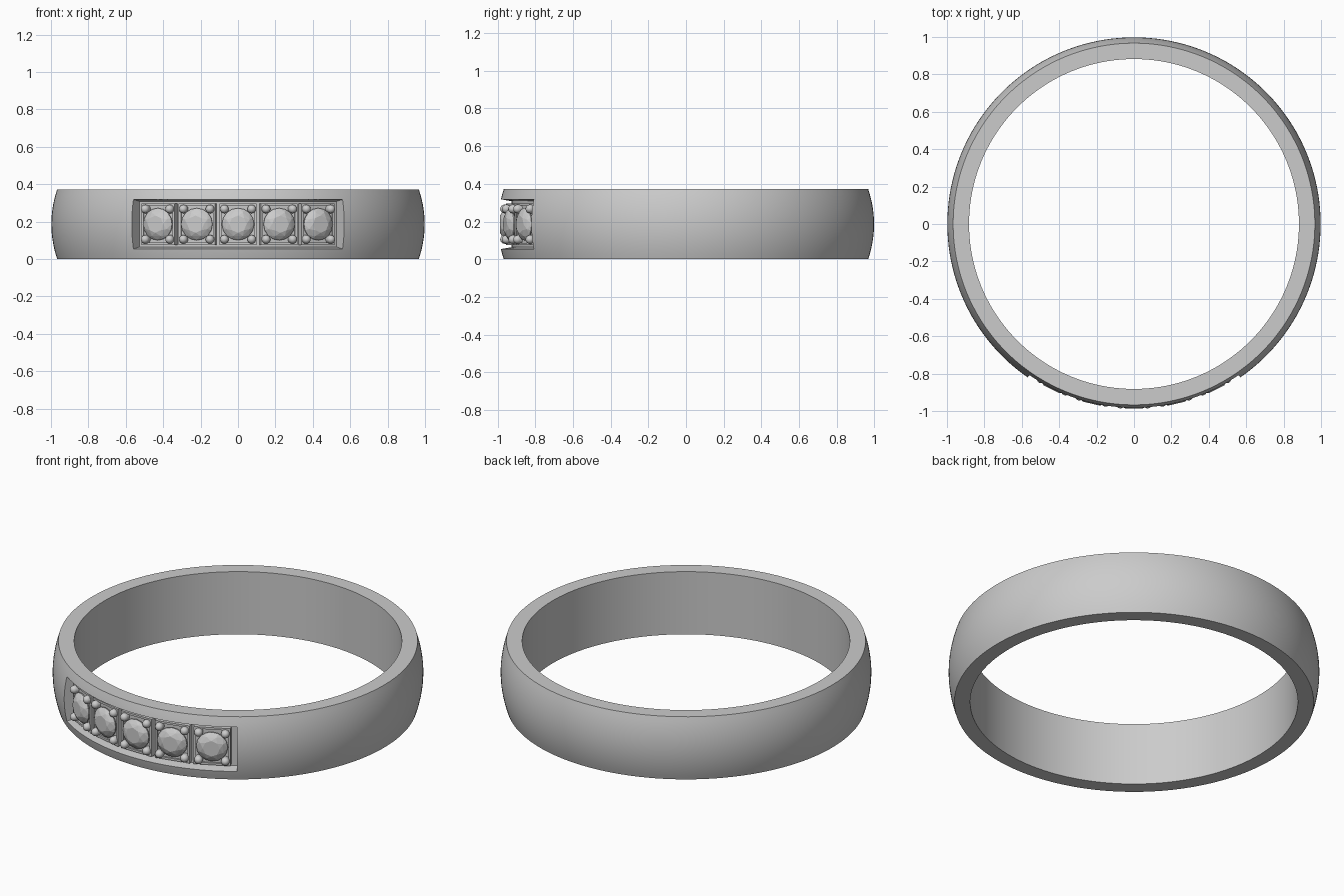
import bpy, bmesh
from math import sin, cos, pi, radians
from mathutils import Matrix, Vector

if "Cube" in bpy.data.objects:
    bpy.data.objects.remove(bpy.data.objects["Cube"])

MID = 0.186   # half height of the band


def finish(name, bm, smooth=None):
    bmesh.ops.recalc_face_normals(bm, faces=bm.faces)
    me = bpy.data.meshes.new(name)
    bm.to_mesh(me)
    bm.free()
    ob = bpy.data.objects.new(name, me)
    bpy.context.collection.objects.link(ob)
    if smooth:
        smooth_by_angle(ob, smooth)
    return ob


def smooth_by_angle(ob, deg):
    bpy.ops.object.select_all(action='DESELECT')
    ob.select_set(True)
    bpy.context.view_layer.objects.active = ob
    bpy.ops.object.shade_smooth_by_angle(angle=radians(deg))


def sweep(bm, profile, a0, a1, steps, closed):
    """Sweep a closed (radius, z) profile around z; angle 0 faces the front."""
    rings = []
    for i in range(steps if closed else steps + 1):
        a = a0 + (a1 - a0) * i / steps
        rings.append([bm.verts.new((r * sin(a), -r * cos(a), z)) for r, z in profile])
    n, m = len(profile), len(rings)
    for i in range(m if closed else m - 1):
        p, q = rings[i], rings[(i + 1) % m]
        for j in range(n):
            k = (j + 1) % n
            bm.faces.new((p[j], p[k], q[k], q[j]))
    if not closed:
        bm.faces.new(rings[0])
        bm.faces.new(rings[-1])


# Band with a domed outside
bm = bmesh.new()
profile = [(0.882, 0), (0.882, 2 * MID)]
for i in range(15):
    t = 1 - 2 * i / 14
    profile.append((0.998 - 0.031 * t * t, MID + MID * t))
sweep(bm, profile, 0, 2 * pi, 160, True)
band = finish("band", bm)

# Curved channel cut into the front
bm = bmesh.new()
END = radians(34.7)
sweep(bm, [(0.925, MID - 0.122), (0.925, MID + 0.122),
           (1.04, MID + 0.142), (1.04, MID - 0.142)], -END, END, 32, False)
cutter = finish("channel_cutter", bm)
cutter.hide_render = True
cutter.hide_set(True)
mod = band.modifiers.new("channel", 'BOOLEAN')
mod.operation, mod.solver, mod.object = 'DIFFERENCE', 'EXACT', cutter
bpy.context.view_layer.objects.active = band
band.select_set(True)
bpy.ops.object.modifier_apply(modifier=mod.name)
bpy.data.objects.remove(cutter)
smooth_by_angle(band, 30)


def place(angle):
    """Local x = along band, y = up, z = outward from the ring axis."""
    return Matrix.Translation((0, 0, MID)) @ Matrix.Rotation(angle, 4, 'Z') @ Matrix.Rotation(pi / 2, 4, 'X')


def build_seat(name, mat):
    bm = bmesh.new()
    bmesh.ops.create_cube(bm, size=1, matrix=Matrix.Translation((0, 0, 0.93)) @ Matrix.Diagonal((0.2, 0.222, 0.03, 1)))
    bmesh.ops.bevel(bm, geom=bm.edges[:], offset=0.005, segments=2, affect='EDGES')
    # small ribs along the edges of the square seat
    for s in (-1, 1):
        for pos, size in (((s * 0.094, 0), (0.012, 0.222)), ((0, s * 0.105), (0.2, 0.012))):
            bmesh.ops.create_cube(bm, size=1, matrix=Matrix.Translation((*pos, 0.94))
                                  @ Matrix.Diagonal((*size, 0.03, 1)))
    bm.transform(mat)
    finish(name, bm, 30)


def build_stone(name, mat):
    # brilliant cut: table, crown, girdle and point, wrapped in a convex hull
    bm = bmesh.new()
    for n, r, z, off in ((8, 0.046, 0.987, 0), (8, 0.068, 0.977, 0.5),
                         (16, 0.086, 0.960, 0), (16, 0.086, 0.954, 0)):
        for i in range(n):
            a = 2 * pi * (i + off) / n
            bm.verts.new((r * cos(a), r * sin(a), z))
    bm.verts.new((0, 0, 0.915))
    bmesh.ops.convex_hull(bm, input=bm.verts[:])
    bm.transform(mat)
    finish(name, bm)


def build_prongs(name, mat):
    # four posts with rounded tips
    bm = bmesh.new()
    for sx in (-1, 1):
        for sy in (-1, 1):
            c = Vector((sx * 0.073, sy * 0.081, 0))
            bmesh.ops.create_uvsphere(bm, u_segments=16, v_segments=10, radius=0.023,
                                      matrix=Matrix.Translation(c + Vector((0, 0, 0.963))))
            bmesh.ops.create_cone(bm, cap_ends=True, segments=16, radius1=0.023, radius2=0.023,
                                  depth=0.038, matrix=Matrix.Translation(c + Vector((0, 0, 0.944))))
    bm.transform(mat)
    finish(name, bm, 40)


# Five stones along the channel
for i in range(5):
    mat = place(radians(13.3) * (i - 2))
    build_seat(f"seat_{i + 1}", mat)
    build_stone(f"stone_{i + 1}", mat)
    build_prongs(f"prongs_{i + 1}", mat)
